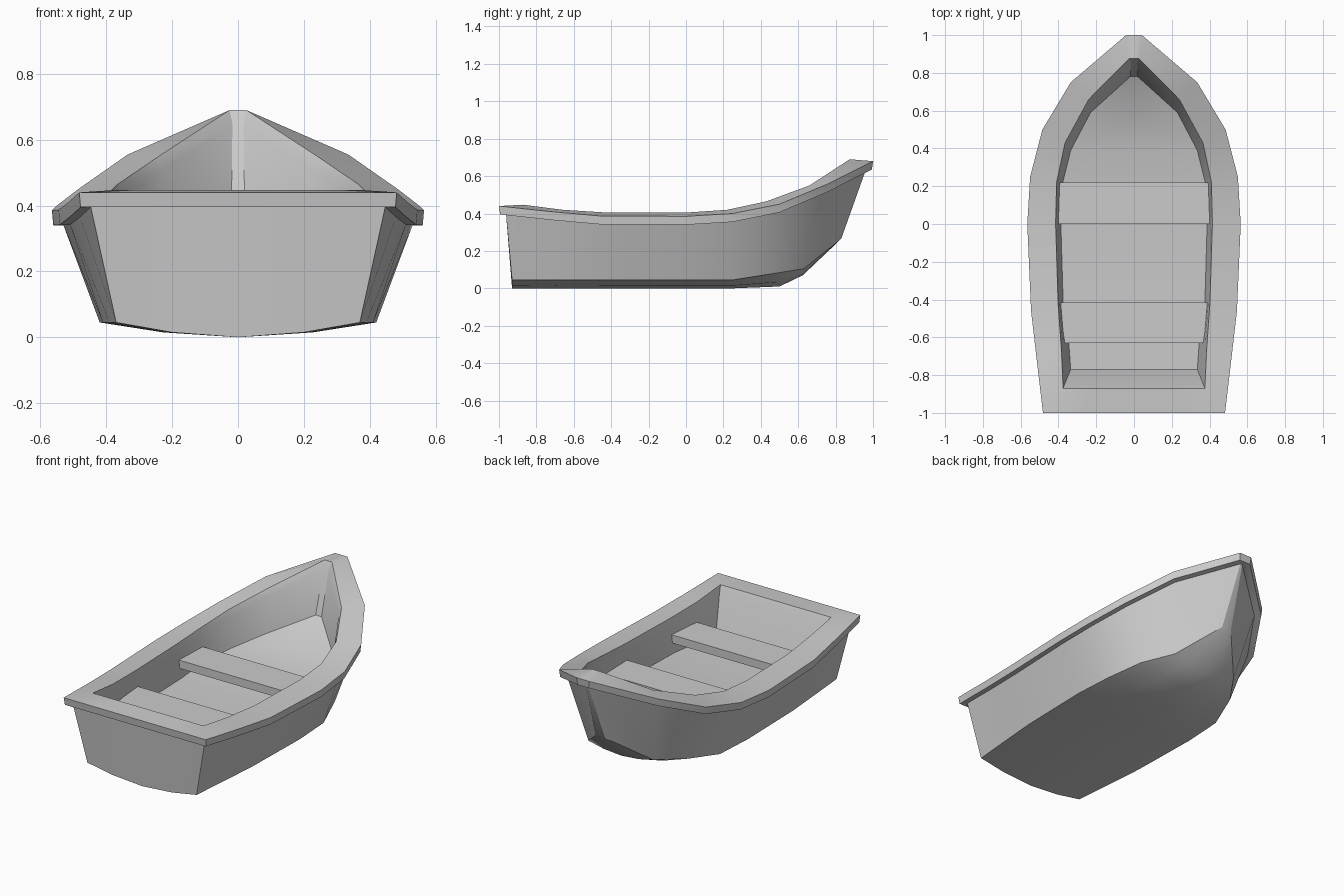
import bpy, bmesh
from mathutils import Vector as V

if "Cube" in bpy.data.objects:
    bpy.data.objects.remove(bpy.data.objects["Cube"])

# Right-hand guide rails, stern to bow (x, y, z)
rim_outer = [(.482, -1, .44), (.515, -.72, .41), (.545, -.46, .387), (.565, 0, .385),
             (.55, .25, .40), (.485, .5, .45), (.335, .75, .555), (.042, 1, .68)]
rim_inner = [(.375, -.87, .447), (.385, -.66, .42), (.402, -.42, .405), (.415, 0, .405),
             (.41, .22, .42), (.365, .43, .465), (.24, .66, .55), (.025, .875, .69)]
chine = [(.37, -.93, .045), (.39, -.7, .045), (.41, -.45, .045), (.42, 0, .045),
         (.405, .25, .045), (.335, .46, .078), (.22, .63, .105), (.032, .83, .265)]
floor_edge = [(.335, -.77, .2), (.345, -.63, .2), (.375, -.42, .2), (.387, 0, .2),
              (.382, .2, .22), (.335, .39, .245), (.23, .59, .29), (.02, .78, .39)]
keel_yz = [(-.93, 0), (-.7, 0), (-.45, 0), (0, 0), (.25, 0), (.5, .01), (.625, .07), (.83, .265)]


def closed(rail, mid_z=None, low_z=None):
    """Extend a rail to the centre line at the transom and at the stem."""
    p = [V(c) for c in rail]
    a, b = p[0], p[-1]
    z0 = a.z if low_z is None else low_z
    z1 = a.z if mid_z is None else mid_z
    return [V((0, a.y, z0)), V((a.x * .54, a.y, z1))] + p + [V((0, b.y, b.z))]


def shifted(rail, dx, sy, dz):
    return [(x - dx, y * sy, z - dz) for x, y, z in rail]


# Cross-section order: keel, bilge, chine, sheer, gunwale, inner wall, floor
chine_c = closed(chine, .015, 0)
keel_pts = [V((0, y, z)) for y, z in keel_yz]
keel = [keel_pts[0]] * 2 + keel_pts + [keel_pts[-1]]
bilge = []
for i, (k, c) in enumerate(zip(keel, chine_c)):
    bilge.append(V((c.x * .54, (k.y + c.y) / 2, k.z + (c.z - k.z) * .33)))
bilge[0], bilge[1], bilge[2] = chine_c[0].copy(), chine_c[1].copy(), chine_c[1].copy()
bilge[-2] = bilge[-1] = chine_c[-1].copy()
floor_c = closed(floor_edge)
centre = [V((0, p.y, p.z)) for p in floor_c]
rails = [keel, bilge, chine_c,
         closed(shifted(rim_outer, .035, .962, .045)),
         closed(shifted(rim_outer, .004, .994, .045)),
         closed(rim_outer), closed(rim_inner),
         closed(shifted(rim_inner, .008, .975, .045)),
         floor_c, centre]


def finish(name, bm):
    bmesh.ops.remove_doubles(bm, verts=bm.verts, dist=.0005)
    bmesh.ops.dissolve_degenerate(bm, edges=bm.edges, dist=.0005)
    bmesh.ops.recalc_face_normals(bm, faces=bm.faces)
    me = bpy.data.meshes.new(name)
    bm.to_mesh(me)
    bm.free()
    ob = bpy.data.objects.new(name, me)
    bpy.context.collection.objects.link(ob)
    return ob


# Hull shell with gunwale and floor, lofted on both sides
bm = bmesh.new()
for side in (1, -1):
    grid = [[bm.verts.new((p.x * side, p.y, p.z)) for p in r] for r in rails]
    for a, b in zip(grid, grid[1:]):
        for i in range(len(a) - 1):
            bm.faces.new((a[i], a[i + 1], b[i + 1], b[i]))
hull = finish("hull", bm)
bpy.context.view_layer.objects.active = hull
hull.select_set(True)
bpy.ops.object.shade_smooth_by_angle(angle=.5)


# Bench seats, ends buried in the side walls
def seat(name, y0, y1, w0, w1, top, thick=.05):
    bm = bmesh.new()
    bmesh.ops.create_cube(bm, size=1)
    for v in bm.verts:
        back = v.co.y > 0
        v.co = V((v.co.x * 2 * (w1 if back else w0), y1 if back else y0,
                  top if v.co.z > 0 else top - thick))
    finish(name, bm)


seat("middle_seat", 0, .22, .412, .41, .31)
seat("stern_seat", -.63, -.415, .38, .395, .31)
